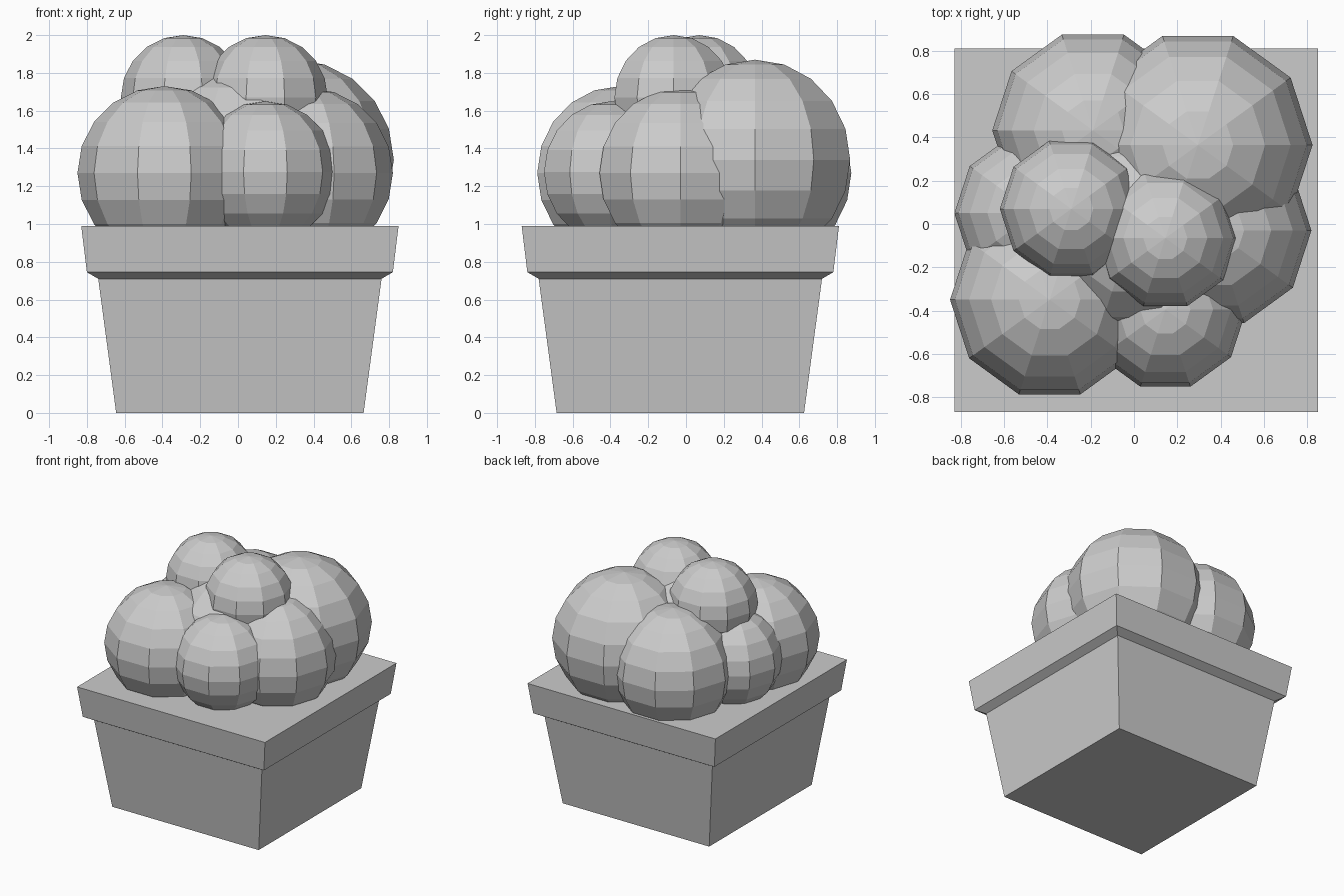
import bpy, bmesh

if "Cube" in bpy.data.objects:
    bpy.data.objects.remove(bpy.data.objects["Cube"])

# square pot: stacked square loops (half-width, height), bridged into one shell
def make_pot(name, cx, cy, profile):
    bm = bmesh.new()
    loops = []
    for h, z in profile:
        loops.append([bm.verts.new((cx + sx * h, cy + sy * h, z))
                      for sx, sy in ((-1, -1), (1, -1), (1, 1), (-1, 1))])
    for a, b in zip(loops, loops[1:]):
        for i in range(4):
            j = (i + 1) % 4
            bm.faces.new((a[i], a[j], b[j], b[i]))
    bm.faces.new(loops[0][::-1])
    bm.faces.new(loops[-1])
    mesh = bpy.data.meshes.new(name)
    bm.to_mesh(mesh)
    bm.free()
    bpy.context.collection.objects.link(bpy.data.objects.new(name, mesh))

# faceted foliage ball: ten segments, ten rings
def make_ball(name, x, y, z, r):
    bpy.ops.mesh.primitive_uv_sphere_add(segments=10, ring_count=10, radius=r,
                                         location=(x, y, z))
    bpy.context.object.name = name
    # keep a corner pointing along +x and -x
    me = bpy.context.object.data
    widest = max(v.co.x for v in me.vertices)
    if widest < r * 0.99:
        bpy.context.object.rotation_euler.z = 1.5707963

make_pot("pot", 0.01, -0.03,
         [(0.655, 0.0), (0.75, 0.71), (0.81, 0.745), (0.84, 0.99)])

# foliage: lower ring, hidden core, two balls on top
balls = {
    "bush_front_left": (-0.39, -0.35, 1.27, 0.46),
    "bush_front": (0.145, -0.395, 1.275, 0.375),
    "bush_right": (0.37, -0.03, 1.27, 0.45),
    "bush_back_right": (0.295, 0.365, 1.34, 0.53),
    "bush_back_left": (-0.19, 0.433, 1.27, 0.465),
    "bush_left": (-0.46, 0.05, 1.27, 0.37),
    "bush_core": (0.0, 0.0, 1.27, 0.56),
    "bush_top_left": (-0.29, 0.07, 1.67, 0.33),
    "bush_top_right": (0.145, -0.065, 1.67, 0.33),
}
for name, dims in balls.items():
    make_ball(name, *dims)
